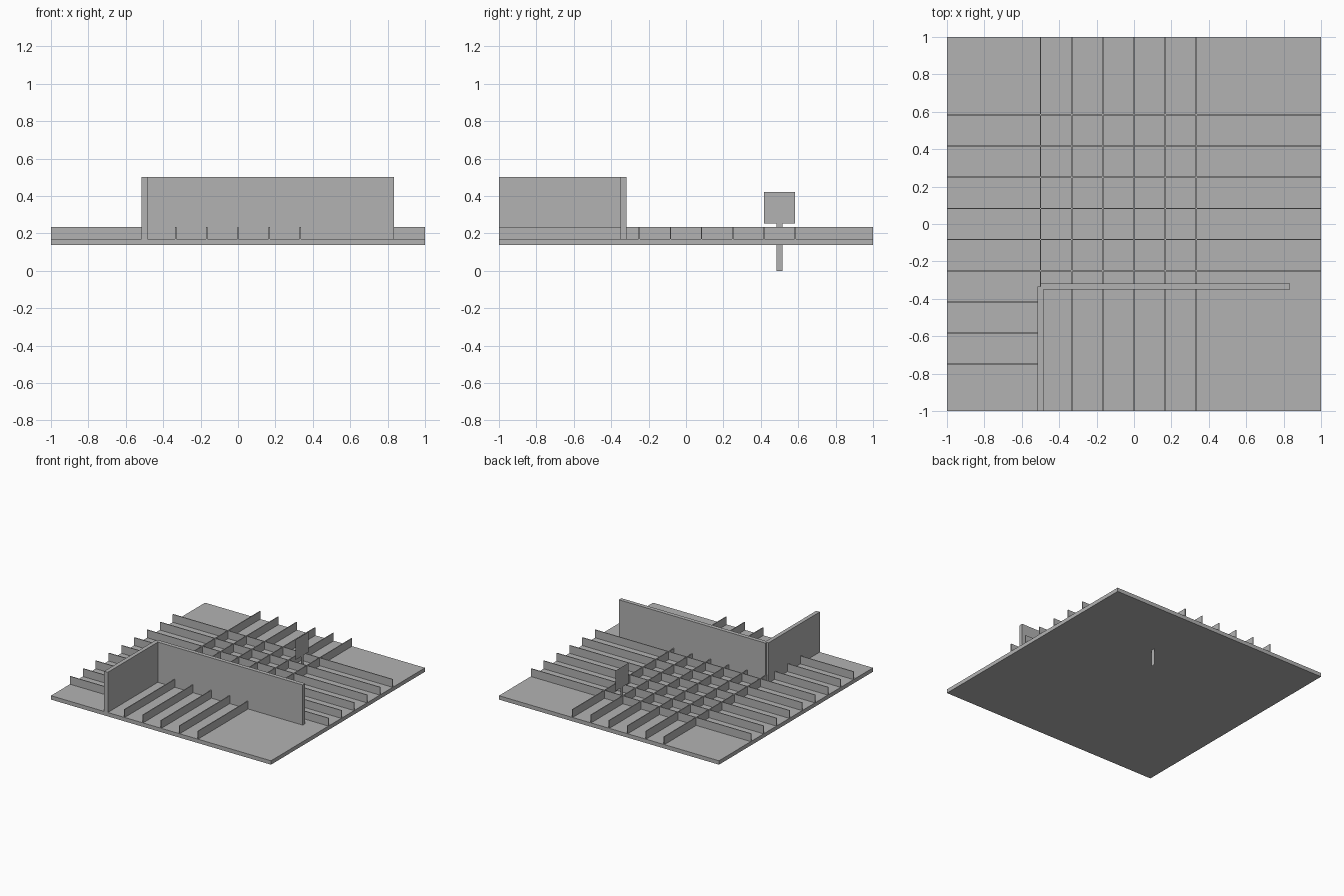
import bpy

if "Cube" in bpy.data.objects:
    bpy.data.objects.remove(bpy.data.objects["Cube"], do_unlink=True)

# One flat grey for the whole model
grey = bpy.data.materials.new("light_grey")
grey.use_nodes = True
COLOUR = (0.448, 0.448, 0.448, 1)
grey.diffuse_color = COLOUR
grey.node_tree.nodes["Principled BSDF"].inputs["Base Color"].default_value = COLOUR

STEP = 1 / 6          # grid spacing
THIN = 0.007          # fin thickness
FLOOR, FIN_TOP, WALL_TOP = 0.17, 0.235, 0.5


def add_mesh(name, verts, faces):
    mesh = bpy.data.meshes.new(name)
    mesh.from_pydata(verts, [], faces)
    mesh.materials.append(grey)
    obj = bpy.data.objects.new(name, mesh)
    bpy.context.collection.objects.link(obj)
    return obj


def box(name, xs, ys, zs):
    """Box spanning the given (low, high) ranges."""
    verts = [(x, y, z) for x in xs for y in ys for z in zs]
    faces = [(0, 1, 3, 2), (4, 6, 7, 5), (0, 4, 5, 1),
             (2, 3, 7, 6), (0, 2, 6, 4), (1, 5, 7, 3)]
    return add_mesh(name, verts, faces)


def around(centre, width):
    return centre - width / 2, centre + width / 2


# Base slab
box("base_slab", (-1, 1), (-1, 1), (0.138, FLOOR))

# L-shaped wall
box("long_wall", (-0.5, 0.833), around(-2 * STEP, 0.033), (FLOOR, WALL_TOP))
box("short_wall", around(-0.5, 0.033), (-1, -2 * STEP), (FLOOR, WALL_TOP))

# Fins running front to back; the first one stops at the wall corner
for i in range(-3, 3):
    start = -2 * STEP if i == -3 else -1
    box("lengthwise_fin", around(i * STEP, THIN), (start, 1), (FLOOR, FIN_TOP))

# Fins running side to side; the front three stop at the short wall
for i in range(-5, 4):
    y = (i + 0.5) * STEP
    end = -0.5 if y < -2 * STEP else 1
    box("crosswise_fin", (-1, end), around(y, THIN), (FLOOR, FIN_TOP))

# Paper-thin square sign on a narrow post that passes through the slab
SIGN_X, SIGN_Y = 0.233, 0.5


def sheet(name, width, low, high):
    a, b = around(SIGN_Y, width)
    verts = [(SIGN_X, y, z) for y, z in ((a, low), (b, low), (b, high), (a, high))]
    add_mesh(name, verts, [(0, 1, 2, 3)])


sheet("sign_panel", STEP, 0.253, 0.42)
sheet("sign_post", STEP / 5, 0, 0.253)
